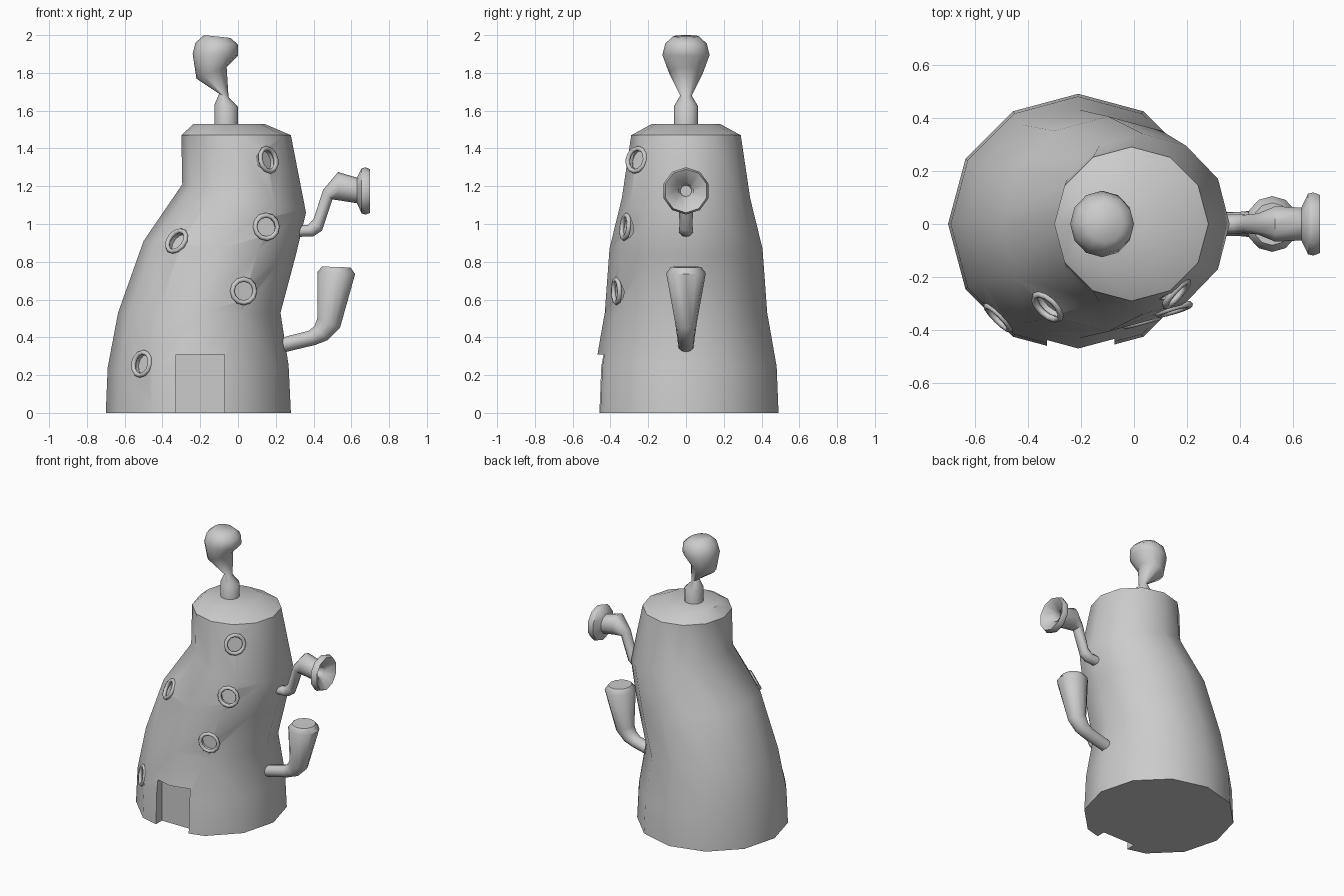
import bpy, bmesh, math
from mathutils import Vector

if "Cube" in bpy.data.objects:
    bpy.data.objects.remove(bpy.data.objects["Cube"])


def finish(obj, angle=42):
    bpy.ops.object.select_all(action='DESELECT')
    obj.select_set(True)
    bpy.context.view_layer.objects.active = obj
    bpy.ops.object.shade_smooth_by_angle(angle=math.radians(angle))


def loft(name, rings, sides):
    """Skin rings given as (ax, az, bx, bz, half_width_y); a and b are opposite points."""
    bm = bmesh.new()
    loops = []
    for ax, az, bx, bz, ry in rings:
        c = Vector(((ax + bx) / 2, 0, (az + bz) / 2))
        u = Vector((ax, 0, az)) - c
        loops.append([bm.verts.new(c + u * math.cos(t) + Vector((0, ry * math.sin(t), 0)))
                      for t in (2 * math.pi * i / sides for i in range(sides))])
    for p, q in zip(loops, loops[1:]):
        for i in range(sides):
            j = (i + 1) % sides
            bm.faces.new((p[i], p[j], q[j], q[i]))
    bm.faces.new(loops[0])
    bm.faces.new(loops[-1])
    bmesh.ops.recalc_face_normals(bm, faces=bm.faces)
    mesh = bpy.data.meshes.new(name)
    bm.to_mesh(mesh)
    bm.free()
    obj = bpy.data.objects.new(name, mesh)
    bpy.context.collection.objects.link(obj)
    return obj


def cut(target, cutter):
    bpy.context.view_layer.objects.active = target
    mod = target.modifiers.new("cut", 'BOOLEAN')
    mod.operation, mod.solver, mod.object = 'DIFFERENCE', 'EXACT', cutter
    bpy.ops.object.modifier_apply(modifier=mod.name)
    bpy.data.objects.remove(cutter)


# Leaning tower body
body = loft("tower_body", [
    (-.70, 0, .28, 0, .49),
    (-.69, .24, .268, .25, .48),
    (-.635, .53, .225, .53, .43),
    (-.50, .91, .305, .83, .405),
    (-.295, 1.21, .36, 1.06, .34),
    (-.30, 1.47, .28, 1.47, .29),
    (-.235, 1.53, .14, 1.53, .18)], 12)

# Porthole positions found on the front surface
bpy.context.view_layer.update()
spots = []
for x, z in [(-.51, .26), (-.325, .91), (.03, .645), (.15, .985), (.16, 1.34)]:
    hit, loc, nrm, _ = body.ray_cast(Vector((x, -2, z)), Vector((0, 1, 0)))
    spots.append((loc.copy(), nrm.to_track_quat('Z', 'Y').to_euler()))

# Porthole recesses and rims
for k, (loc, rot) in enumerate(spots):
    bpy.ops.mesh.primitive_cylinder_add(vertices=12, radius=.058, depth=.07,
                                        location=loc, rotation=rot)
    cut(body, bpy.context.object)
    bpy.ops.mesh.primitive_torus_add(major_segments=12, minor_segments=6, major_radius=.062,
                                     minor_radius=.013, location=loc, rotation=rot)
    rim = bpy.context.object
    rim.name = f"window_rim_{k + 1}"
    finish(rim, 65)

# Door recess
bpy.ops.mesh.primitive_cube_add(size=1, location=(-.2, -.50, .105))
door = bpy.context.object
door.scale = (.255, .22, .41)
bpy.context.view_layer.update()
cut(body, door)
finish(body)

# Chimney with a puff of smoke
finish(loft("chimney_smoke", [
    (-.125, 1.50, 0, 1.50, .063),
    (-.125, 1.63, 0, 1.62, .063),
    (-.10, 1.69, -.05, 1.67, .03),
    (-.22, 1.77, -.06, 1.83, .09),
    (-.24, 1.90, 0, 1.89, .125),
    (-.225, 1.96, 0, 1.95, .11),
    (-.18, 2.0, -.04, 1.985, .07)], 12), 60)

# Horn pipe with flared mouth
finish(loft("horn_pipe", [
    (.28, .99, .28, .93, .038),
    (.37, .995, .40, .935, .038),
    (.40, 1.025, .445, .965, .036),
    (.45, 1.18, .50, 1.13, .042),
    (.53, 1.275, .535, 1.125, .07),
    (.63, 1.245, .63, 1.11, .065),
    (.655, 1.295, .655, 1.055, .12),
    (.675, 1.30, .675, 1.05, .125),
    (.70, 1.29, .70, 1.06, .115),
    (.655, 1.215, .655, 1.135, .04),
    (.61, 1.205, .61, 1.145, .03)], 10), 50)

# Lower elbow funnel
finish(loft("elbow_funnel", [
    (.18, .385, .18, .305, .042),
    (.375, .435, .41, .36, .045),
    (.405, .46, .475, .385, .05),
    (.42, .50, .54, .45, .057),
    (.42, .745, .62, .735, .105),
    (.445, .775, .595, .77, .08)], 12), 50)
